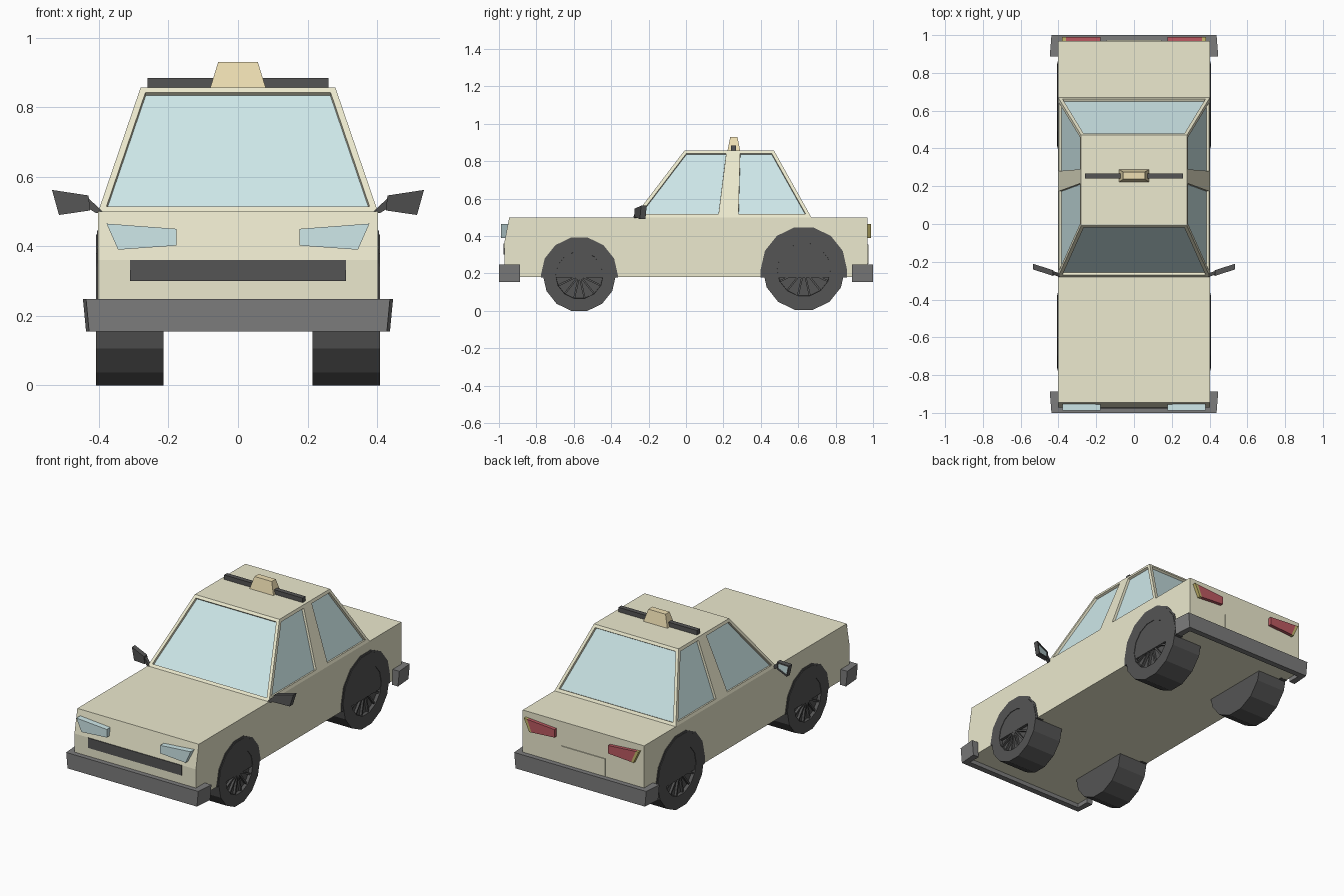
import bpy, bmesh, math

if "Cube" in bpy.data.objects:
    bpy.data.objects.remove(bpy.data.objects["Cube"])


def material(name, r, g, b):
    m = bpy.data.materials.new(name)
    m.diffuse_color = (r, g, b, 1)
    m.use_nodes = True
    m.node_tree.nodes["Principled BSDF"].inputs["Base Color"].default_value = m.diffuse_color
    return m


CREAM = material("cream_paint", 0.84, 0.82, 0.62)
GLASS = material("pale_glass", 0.62, 0.81, 0.82)
DARK = material("dark_rubber", 0.09, 0.09, 0.09)
GREY = material("bumper_grey", 0.2, 0.2, 0.2)
RED = material("tail_red", 0.5, 0.1, 0.12)
AMBER = material("tail_amber", 0.55, 0.47, 0.15)
SIGN = material("sign_yellow", 0.86, 0.74, 0.45)

# A 2D profile is extruded along the named axis
PLACE = {
    "x": lambda p, d: (d, p[0], p[1]),
    "y": lambda p, d: (p[0], d, p[1]),
    "z": lambda p, d: (p[0], p[1], d),
}


def loft(bm, lower, upper):
    """Close the solid between two matching loops; returns (sides, cap_a, cap_b)."""
    a = [bm.verts.new(c) for c in lower]
    b = [bm.verts.new(c) for c in upper]
    n = len(a)
    sides = [bm.faces.new((a[i], a[(i + 1) % n], b[(i + 1) % n], b[i])) for i in range(n)]
    cap_a, cap_b = bm.faces.new(a[::-1]), bm.faces.new(b)
    bmesh.ops.recalc_face_normals(bm, faces=sides + [cap_a, cap_b])
    bm.normal_update()
    return sides, cap_a, cap_b


def prism(bm, pts, axis, d0, d1):
    f = PLACE[axis]
    return loft(bm, [f(p, d0) for p in pts], [f(p, d1) for p in pts])


def recess(bm, faces, border, depth):
    bmesh.ops.inset_individual(bm, faces=faces, thickness=border, use_even_offset=True)
    bm.normal_update()
    bmesh.ops.inset_individual(bm, faces=faces, thickness=0.001, depth=-depth,
                               use_even_offset=True)


def finish(name, bm, *mats, mirror=False):
    me = bpy.data.meshes.new(name)
    bm.to_mesh(me)
    bm.free()
    ob = bpy.data.objects.new(name, me)
    bpy.context.collection.objects.link(ob)
    for m in mats:
        me.materials.append(m)
    if mirror:
        ob.modifiers.new("mirror", "MIRROR").use_mirror_merge = False
    return ob


def part(name, pts, axis, d0, d1, mat, mirror=False):
    bm = bmesh.new()
    prism(bm, pts, axis, d0, d1)
    return finish(name, bm, mat, mirror=mirror)


def rect(u0, u1, v0, v1):
    return [(u0, v0), (u1, v0), (u1, v1), (u0, v1)]


# Lower body
part("body", [(-0.97, 0.18), (-0.972, 0.36), (-0.945, 0.5), (0.97, 0.5), (0.97, 0.18)],
     "x", -0.402, 0.402, CREAM)

# Cabin with recessed windows; each side is front window, pillar, rear window
bm = bmesh.new()
low, top = [-0.28, 0.19, 0.262, 0.67], [-0.008, 0.235, 0.272, 0.47]


def ring(ys, x, z):
    return [(x, y, z) for y in ys] + [(-x, y, z) for y in reversed(ys)]


sides, _, _ = loft(bm, ring(low, 0.402, 0.5), ring(top, 0.28, 0.857))
windows = [sides[i] for i in (0, 2, 3, 4, 6, 7)]
recess(bm, windows, 0.018, 0.014)
for f in windows:
    f.material_index = 1
finish("cabin", bm, CREAM, GLASS)

# Wrap-round bumpers, slightly narrower at the bottom
for name, s in (("front_bumper", -1), ("rear_bumper", 1)):
    half = [(0.437, 1.0), (0.446, 0.888), (0.398, 0.888), (0.398, 0.965)]
    pts = [(x, s * y) for x, y in half] + [(-x, s * y) for x, y in reversed(half)]
    bm = bmesh.new()
    prism(bm, pts, "z", 0.155, 0.248)
    for v in bm.verts:
        if v.co.z < 0.2 and abs(v.co.x) > 0.42:
            v.co.x *= 0.98
    finish(name, bm, GREY)


# Wheels with recessed spoked hubs, and arches
def polar(cy, cz, r, a):
    return (cy + r * math.cos(a), cz + r * math.sin(a))


SIDES = 14
STEP = 2 * math.pi / SIDES
for end, cy, cz, r in (("front", -0.57, 0.19, 0.195), ("rear", 0.63, 0.22, 0.22)):
    bm = bmesh.new()
    _, _, outer = prism(bm, [polar(cy, cz, r, k * STEP) for k in range(SIDES)],
                        "x", 0.215, 0.408)
    recess(bm, [outer], r * 0.34, 0.02)
    for k in range(SIDES):
        a = k * STEP
        w = 0.005
        dy, dz = -w * math.sin(a), w * math.cos(a)
        (y0, z0), (y1, z1) = polar(cy, cz, 0.015, a), polar(cy, cz, r * 0.64, a)
        prism(bm, [(y0 - dy, z0 - dz), (y1 - dy, z1 - dz), (y1 + dy, z1 + dz),
                   (y0 + dy, z0 + dz)], "x", 0.38, 0.402)
    prism(bm, [polar(cy, cz, 0.025, k * STEP) for k in range(SIDES)], "x", 0.38, 0.404)
    finish(end + "_wheels", bm, DARK, mirror=True)

    ra = r + 0.011
    arch = [polar(cy, cz, ra, k * STEP) for k in range(SIDES // 2 + 1)]
    arch += [(cy - ra, 0.179), (cy + ra, 0.179)]
    part(end + "_wheel_arches", arch, "x", 0.36, 0.405, DARK, mirror=True)

# Front lights and grille
part("headlights", [(0.177, 0.402), (0.345, 0.39), (0.378, 0.465), (0.177, 0.45)],
     "y", -0.988, -0.94, GLASS, mirror=True)
part("grille", rect(-0.31, 0.31, 0.3, 0.36), "y", -0.976, -0.95, DARK)

# Tail lights with amber outer edge, number plate
part("tail_lights", [(0.177, 0.402), (0.33, 0.392), (0.36, 0.463), (0.177, 0.45)],
     "y", 0.95, 0.99, RED, mirror=True)
part("tail_light_edges", [(0.33, 0.392), (0.345, 0.39), (0.38, 0.465), (0.36, 0.463)],
     "y", 0.95, 0.99, AMBER, mirror=True)
part("rear_plate", rect(-0.145, 0.145, 0.25, 0.355), "y", 0.96, 0.975, CREAM)

# Door mirrors, swept back, with glass on the rear face
bm = bmesh.new()
_, _, back = prism(bm, [(0.425, 0.503), (0.515, 0.49), (0.535, 0.562), (0.43, 0.546)],
                   "y", -0.278, -0.248)
prism(bm, [(0.39, 0.5), (0.408, 0.495), (0.44, 0.515), (0.432, 0.54)], "y", -0.272, -0.252)
for v in bm.verts:
    v.co.y += 0.33 * (v.co.x - 0.42)
bm.normal_update()
recess(bm, [back], 0.008, 0.004)
back.material_index = 1
finish("door_mirrors", bm, DARK, GLASS, mirror=True)

# Roof bar and lamp box
part("roof_bar", rect(-0.26, 0.26, 0.24, 0.268), "z", 0.853, 0.884, DARK)
bm = bmesh.new()
loft(bm, [(x, y, 0.855) for x, y in rect(-0.08, 0.08, 0.222, 0.29)],
     [(x, y, 0.93) for x, y in rect(-0.057, 0.057, 0.237, 0.275)])
finish("roof_sign", bm, SIGN)
